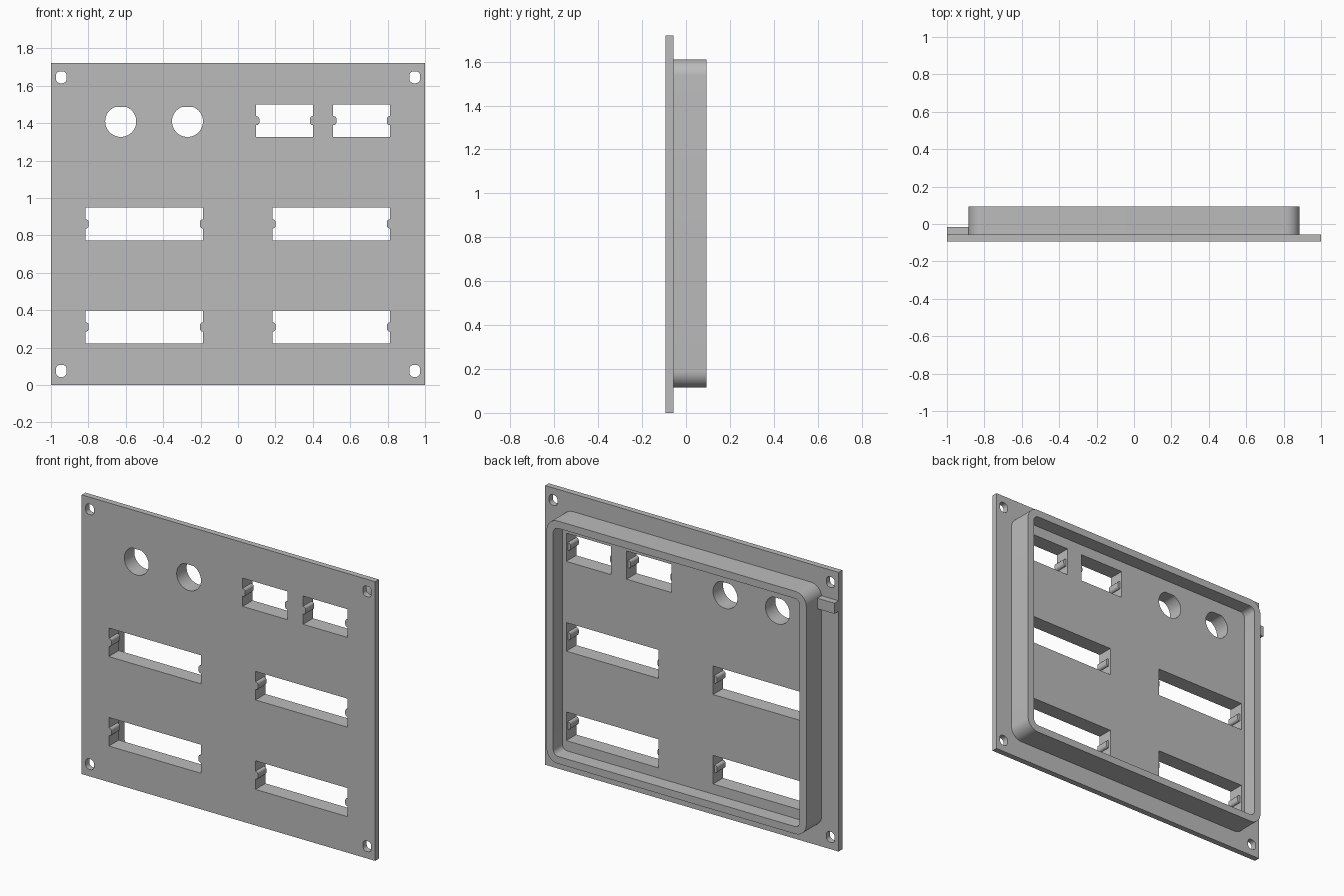
import bpy, bmesh, math

if "Cube" in bpy.data.objects:
    bpy.data.objects.remove(bpy.data.objects["Cube"], do_unlink=True)

GREY = (0.5, 0.5, 0.5, 1)
mat = bpy.data.materials.new("plain grey")
mat.use_nodes = True
mat.diffuse_color = GREY
mat.node_tree.nodes["Principled BSDF"].inputs["Base Color"].default_value = GREY

FRONT, STEP, FLOOR, BACK = -0.093, -0.057, 0.004, 0.093
HEIGHT = 1.72


def rounded(x0, x1, z0, z1, r=0, n=10):
    """Rounded rectangle outline in the xz plane."""
    if r == 0:
        return [(x0, z0), (x1, z0), (x1, z1), (x0, z1)]
    pts = []
    centres = [(x1 - r, z1 - r), (x0 + r, z1 - r), (x0 + r, z0 + r), (x1 - r, z0 + r)]
    for q, (cx, cz) in enumerate(centres):
        for i in range(n + 1):
            a = math.pi / 2 * (q + i / n)
            pts.append((cx + r * math.cos(a), cz + r * math.sin(a)))
    return pts


def prisms(name, outlines, y0, y1):
    """One object made of outlines extruded along y."""
    bm = bmesh.new()
    for pts in outlines:
        ends = [[bm.verts.new((x, y, z)) for x, z in pts] for y in (y0, y1)]
        a, b = ends
        bm.faces.new(a)
        bm.faces.new(b[::-1])
        for i in range(len(a)):
            j = (i + 1) % len(a)
            bm.faces.new((a[i], b[i], b[j], a[j]))
    bmesh.ops.recalc_face_normals(bm, faces=bm.faces)
    me = bpy.data.meshes.new(name)
    bm.to_mesh(me)
    bm.free()
    me.materials.append(mat)
    ob = bpy.data.objects.new(name, me)
    bpy.context.collection.objects.link(ob)
    return ob


def select(ob):
    bpy.ops.object.select_all(action='DESELECT')
    ob.select_set(True)
    bpy.context.view_layer.objects.active = ob


def combine(ob, tool, operation):
    tool.hide_render = True
    select(ob)
    m = ob.modifiers.new("bool", 'BOOLEAN')
    m.operation, m.object, m.solver = operation, tool, 'EXACT'
    bpy.ops.object.modifier_apply(modifier=m.name)
    bpy.data.objects.remove(tool, do_unlink=True)


def smooth(ob):
    select(ob)
    bpy.ops.object.shade_smooth_by_angle(angle=math.radians(30))


# Flange plate with the raised rear frame, hollowed to a thick floor
panel = prisms("panel", [rounded(-1, 1, 0, HEIGHT)], FRONT, STEP)
frame = prisms("frame", [rounded(-0.885, 0.885, 0.115, 1.61, 0.075)], FRONT + 0.015, BACK)
combine(panel, frame, 'UNION')
pocket = prisms("pocket", [rounded(-0.84, 0.84, 0.16, 1.565, 0.035)], FLOOR, 0.2)
combine(panel, pocket, 'DIFFERENCE')

# Connector slots: x range and z range
upper, middle, lower = (1.326, 1.5), (0.773, 0.949), (0.222, 0.398)
slots = [(0.097, 0.402, *upper), (0.509, 0.813, *upper)]
for row in (middle, lower):
    slots += [(-0.815, -0.187, *row), (0.184, 0.813, *row)]
holes = [rounded(*s) for s in slots]

# Round holes with a flat on top
for cx in (-0.627, -0.27):
    ring = [2 * math.pi * i / 48 for i in range(48)]
    holes.append([(cx + 0.083 * math.cos(a), min(1.409 + 0.083 * math.sin(a), 1.485))
                  for a in ring])

# Corner screw holes
for cx in (-0.945, 0.945):
    for cz in (0.075, HEIGHT - 0.075):
        holes.append(rounded(cx - 0.028, cx + 0.028, cz - 0.032, cz + 0.032, 0.022, 5))
combine(panel, prisms("holes", holes, -0.2, 0.05), 'DIFFERENCE')
smooth(panel)

# Rounded latch ribs at both ends of every slot
ribs = []
for x0, x1, z0, z1 in slots:
    cz = (z0 + z1) / 2
    for x in (x0, x1):
        ribs.append(rounded(x - 0.017, x + 0.017, cz - 0.024, cz + 0.024, 0.015, 5))
smooth(prisms("latch_ribs", ribs, FRONT, FLOOR - 0.015))

# Small key lug on the flange
prisms("key_lug", [rounded(-1, -0.88, 1.48, 1.545)], STEP - 0.002, -0.017)
